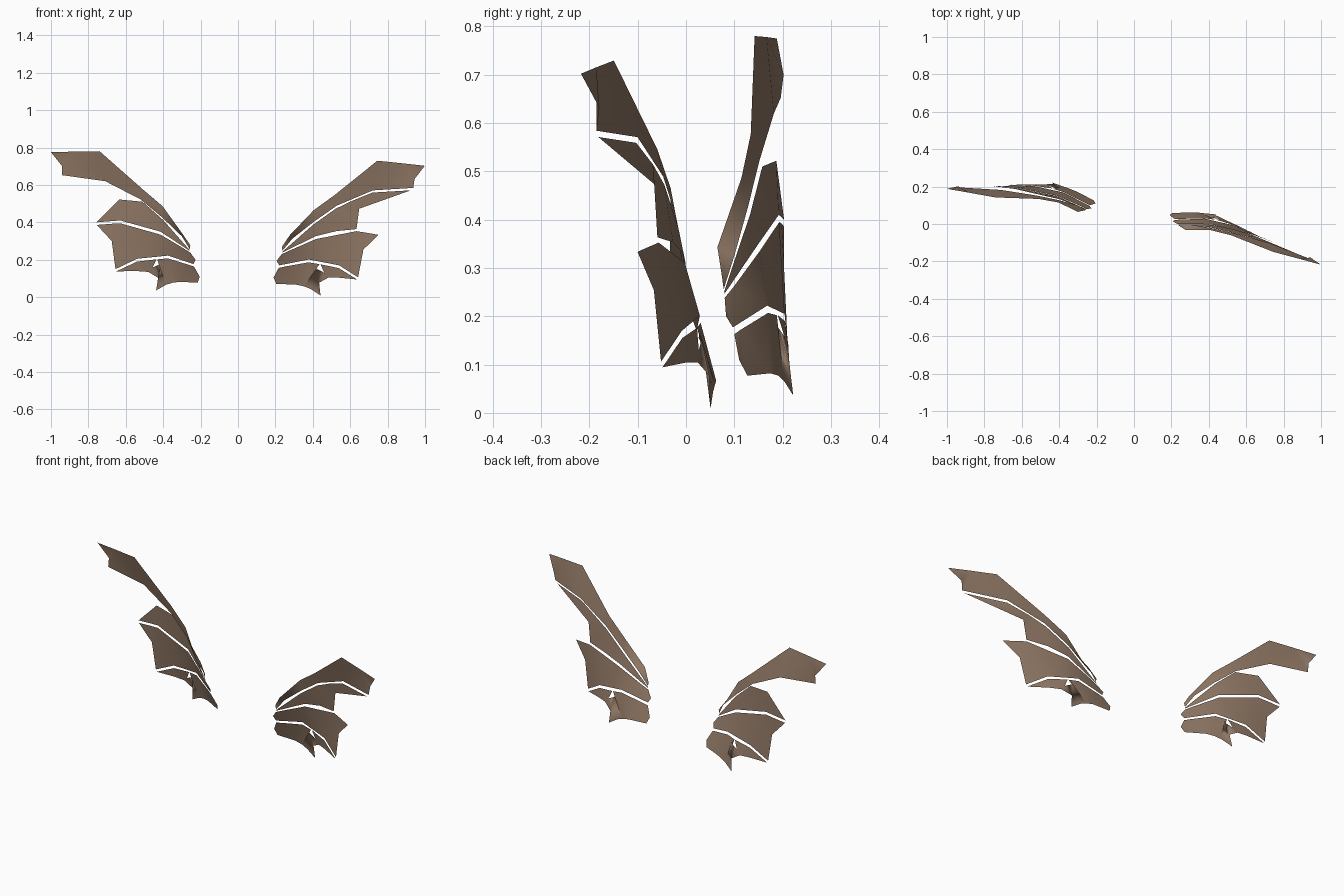
import bpy
import bmesh
import math
from mathutils import Matrix, Vector

cube = bpy.data.objects.get("Cube")
if cube:
    bpy.data.objects.remove(cube, do_unlink=True)

# Single leathery colour
leather = bpy.data.materials.new("brown_leather")
leather.use_nodes = True
colour = (0.29, 0.195, 0.135, 1.0)
leather.diffuse_color = colour
shader = leather.node_tree.nodes["Principled BSDF"]
shader.inputs["Base Color"].default_value = colour
shader.inputs["Roughness"].default_value = 0.9

# Each panel is a sheet lofted between an upper and a lower edge.
# Points are (distance outward, depth, height) in thousandths.
top_panel = (
    [(255, 75, 278), (300, 65, 343), (404, 115, 487), (510, 134, 577),
     (740, 142, 780), (880, 167, 778), (1000, 188, 775)],
    [(258, 78, 256), (300, 100, 325), (404, 128, 425), (520, 152, 522),
     (710, 182, 620), (940, 196, 652), (940, 202, 700)],
)

# Second panel: torn to a blunt peak on one wing, a long point on the other
blunt_panel = (
    [(258, 79, 251), (400, 133, 412), (510, 158, 510), (634, 187, 522)],
    [(258, 80, 247), (414, 150, 350), (630, 192, 410), (757, 203, 400)],
)
pointed_panel = (
    [(258, 79, 251), (400, 130, 408), (515, 152, 505), (600, 166, 554),
     (710, 179, 608), (928, 194, 638)],
    [(258, 80, 247), (414, 150, 350), (520, 175, 386), (630, 190, 406),
     (637, 187, 516), (928, 194, 638)],
)

middle_panel = (
    [(255, 80, 238), (290, 98, 260), (414, 152, 334), (630, 193, 395),
     (680, 198, 392), (755, 203, 386)],
    [(227, 83, 200), (238, 97, 177), (375, 168, 222), (540, 204, 205),
     (655, 210, 150), (675, 203, 300)],
)

# Bottom panel, with a small triangular tear along its upper edge
bottom_panel = (
    [(235, 100, 163), (260, 113, 172), (375, 170, 207), (432, 188, 202),
     (413, 190, 178), (413, 190, 178), (413, 190, 178), (457, 204, 158),
     (436, 190, 202), (540, 205, 190), (650, 211, 138)],
    [(205, 110, 110), (216, 127, 77), (310, 175, 82), (350, 191, 77),
     (385, 203, 66), (438, 222, 36), (427, 214, 103), (480, 212, 135),
     (480, 212, 135), (540, 212, 139), (650, 211, 138)],
)


def build_panel(name, edges, placement, flip):
    """Loft one membrane sheet and move it into place on its wing."""
    bm = bmesh.new()
    upper, lower = [
        [bm.verts.new(placement @ (Vector(point) / 1000)) for point in edge]
        for edge in edges
    ]
    for i in range(len(upper) - 1):
        corners = [lower[i], lower[i + 1], upper[i + 1], upper[i]]
        bm.faces.new(corners[::-1] if flip else corners)
    # Repeated points become triangles and pointed ends
    bmesh.ops.remove_doubles(bm, verts=bm.verts[:], dist=0.0005)
    bmesh.ops.triangulate(bm, faces=bm.faces[:])
    mesh = bpy.data.meshes.new(name)
    bm.to_mesh(mesh)
    bm.free()
    mesh.materials.append(leather)
    for face in mesh.polygons:
        face.use_smooth = True
    panel = bpy.data.objects.new(name, mesh)
    bpy.context.scene.collection.objects.link(panel)
    return panel


# The right wing is mirrored in place; the left wing swings forward and down
root = Vector((0.255, 0.075, 0.275))
right_place = Matrix.Scale(-1, 4, Vector((1, 0, 0)))
left_place = (
    Matrix.Translation(Vector((0.235, -0.005, 0.267)))
    @ Matrix.Rotation(math.radians(5), 4, "Y")
    @ Matrix.Rotation(math.radians(-25), 4, "Z")
    @ Matrix.Translation(-root)
)

wings = (
    ("right", right_place, blunt_panel, True),
    ("left", left_place, pointed_panel, False),
)
for side, placement, second_panel, flip in wings:
    panels = {
        "top": top_panel,
        "second": second_panel,
        "middle": middle_panel,
        "bottom": bottom_panel,
    }
    for label, edges in panels.items():
        build_panel(f"{side}_wing_{label}_panel", edges, placement, flip)
